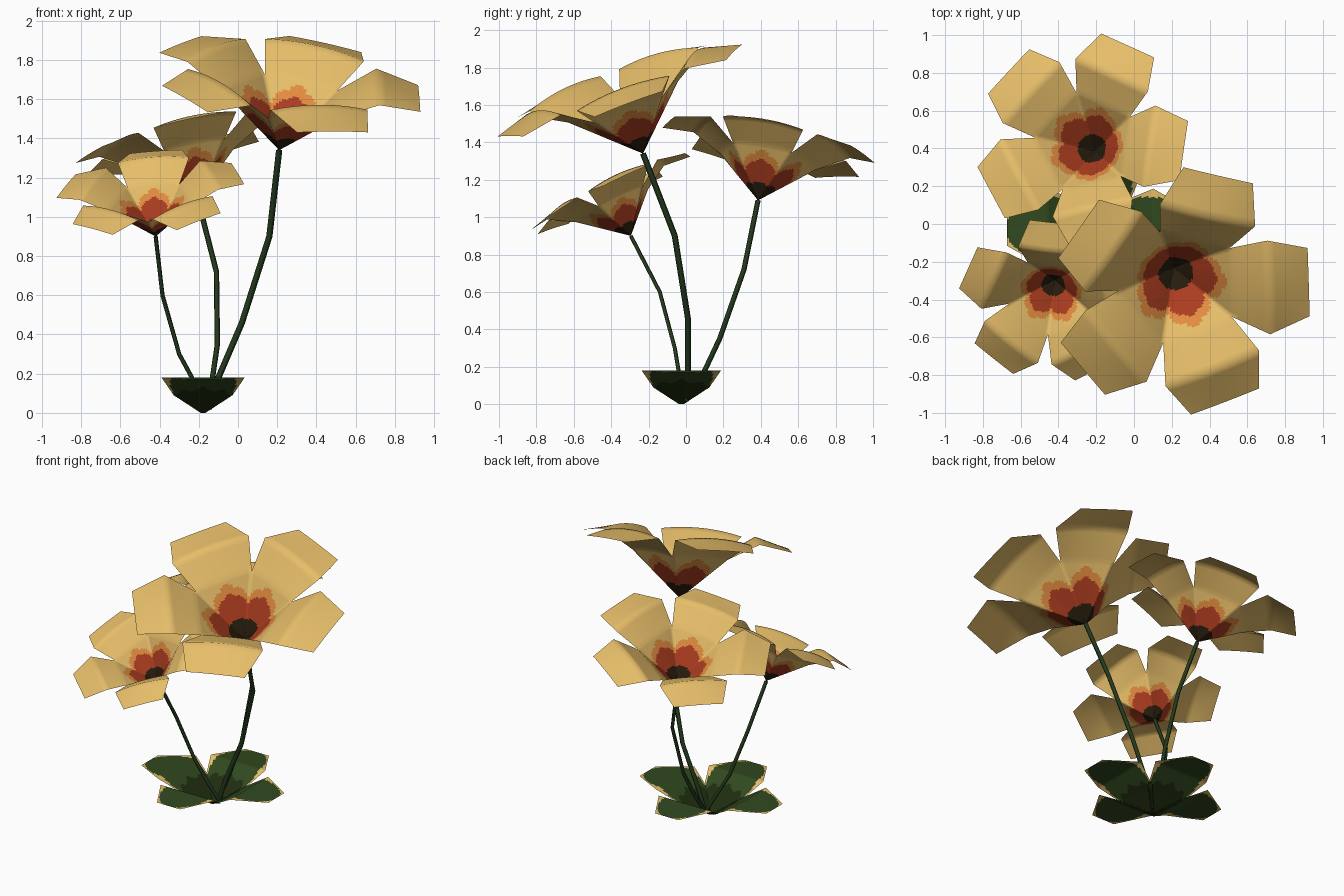
import bpy, bmesh, math
from mathutils import Vector, Matrix

if "Cube" in bpy.data.objects:
    bpy.data.objects.remove(bpy.data.objects["Cube"])


def material(name, r, g, b):
    m = bpy.data.materials.new(name)
    m.diffuse_color = (r, g, b, 1)
    m.use_nodes = True
    m.node_tree.nodes["Principled BSDF"].inputs["Base Color"].default_value = m.diffuse_color
    return m


YELLOW = material("petal_yellow", .79, .51, .142)
ORANGE = material("throat_orange", .76, .26, .05)
RED = material("throat_red", .41, .045, .014)
DARK = material("centre_dark_brown", .021, .012, .004)
STEM = material("stem_green", .017, .042, .012)
LEAF = material("leaf_green", .03, .066, .013)
LEAF_DARK = material("leaf_dark_green", .014, .026, .005)


def sheet(bm, rows, steps, cols, turn, rule):
    """Thin sheet along +x. Rows are (distance, half width, height, arch); rule picks the colour."""
    stations = []
    for (a, b, n) in zip(rows, rows[1:], steps):
        stations += [Vector(a).lerp(Vector(b), i / n) for i in range(n)]
    stations.append(Vector(rows[-1]))
    spin = Matrix.Rotation(turn, 4, 'Z')
    grid = []
    for x, w, z, arch in stations:
        sides = [2 * j / cols - 1 for j in range(cols + 1)]
        grid.append([bm.verts.new(spin @ Vector((x, w * s, z + arch * (1 - s * s))))
                     for s in sides])
    back = spin.inverted()
    for r0, r1 in zip(grid, grid[1:]):
        for j in range(cols):
            f = bm.faces.new((r0[j], r1[j], r1[j + 1], r0[j + 1]))
            f.material_index = rule(back @ f.calc_center_median())
            f.smooth = True


def finish(bm, name, mats, matrix):
    bmesh.ops.remove_doubles(bm, verts=bm.verts, dist=.0005)
    bmesh.ops.dissolve_degenerate(bm, edges=bm.edges, dist=.0001)
    me = bpy.data.meshes.new(name)
    bm.to_mesh(me)
    bm.free()
    for m in mats:
        me.materials.append(m)
    ob = bpy.data.objects.new(name, me)
    ob.matrix_world = matrix
    bpy.context.collection.objects.link(ob)
    return ob


# Petal: cone throat, slit, widest corners, blunt tip
PETAL = [(0, 0, 0, 0), (.267, .194, .285, .01), (.455, .265, .402, .028), (.673, .193, .365, .005)]


def petal_colour(p):
    r = math.hypot(p.x, p.y)
    a = math.atan2(p.y, p.x)
    lobe = abs(math.cos(a * 2.5))            # one lobe per petal
    scallop = abs(math.cos(a * 7.5))
    if r < .092:
        return 3
    if r < .172 + .025 * lobe + .008 * scallop:
        return 2
    if r < .205 + .03 * lobe + .012 * scallop:
        return 1
    return 0


def flower(name, apex, axis, scale, phase):
    bm = bmesh.new()
    for k in range(5):
        sheet(bm, PETAL, (30, 6, 6), 16, math.radians(phase + 72 * k), petal_colour)
    tilt = Vector((0, 0, 1)).rotation_difference(Vector(axis).normalized()).to_matrix().to_4x4()
    finish(bm, name, (YELLOW, ORANGE, RED, DARK),
           Matrix.Translation(apex) @ tilt @ Matrix.Scale(scale, 4))


def stem(name, path, radius):
    cu = bpy.data.curves.new(name, 'CURVE')
    cu.dimensions = '3D'
    cu.bevel_depth = radius
    cu.bevel_resolution = 0
    cu.use_fill_caps = True
    sp = cu.splines.new('POLY')
    sp.points.add(len(path) - 1)
    for pt, co in zip(sp.points, path):
        pt.co = (*co, 1)
    cu.materials.append(STEM)
    bpy.context.collection.objects.link(bpy.data.objects.new(name, cu))


# Flowers on bent stems: path, stem radius, facing, scale, turn
BASE = (-.15, 0, .02)
PLANTS = [
    ("large", [BASE, (-.10, .01, .18), (.02, .01, .46), (.16, -.06, .90), (.21, -.23, 1.34)],
     .016, (.14, -.372, 1), 1.0, 3),
    ("back", [BASE, (-.13, .10, .18), (-.105, .18, .35), (-.11, .31, .72), (-.205, .385, 1.09)],
     .014, (-.24, .20, 1), .83, -7),
    ("small", [BASE, (-.235, -.04, .18), (-.30, -.06, .30), (-.385, -.14, .60), (-.42, -.295, .90)],
     .012, (-.125, -.495, 1), .69, 13),
]
for name, path, radius, axis, scale, phase in PLANTS:
    stem(name + "_stem", path, radius)
    flower(name + "_flower", Vector(path[-1]), axis, scale, phase)


# Four base leaves: green oval on a yellow-cornered blade, dark near the root
def leaf_colour(p):
    if math.hypot(p.x, p.y) < .19 + .015 * math.cos(p.y * 60):
        return 1
    if p.x < .1 or ((p.x - .25) / .25) ** 2 + (p.y / .168) ** 2 < 1:
        return 0
    return 2


LEAF_ROWS = [(0, .012, 0, 0), (.13, .15, .09, 0), (.28, .212, .18, 0), (.495, .09, .17, 0)]
bm = bmesh.new()
for k in range(4):
    sheet(bm, LEAF_ROWS, (8, 12, 18), 30, math.radians(90 * k), leaf_colour)
finish(bm, "base_leaves", (LEAF, LEAF_DARK, YELLOW), Matrix.Translation((-.178, -.025, 0)))
